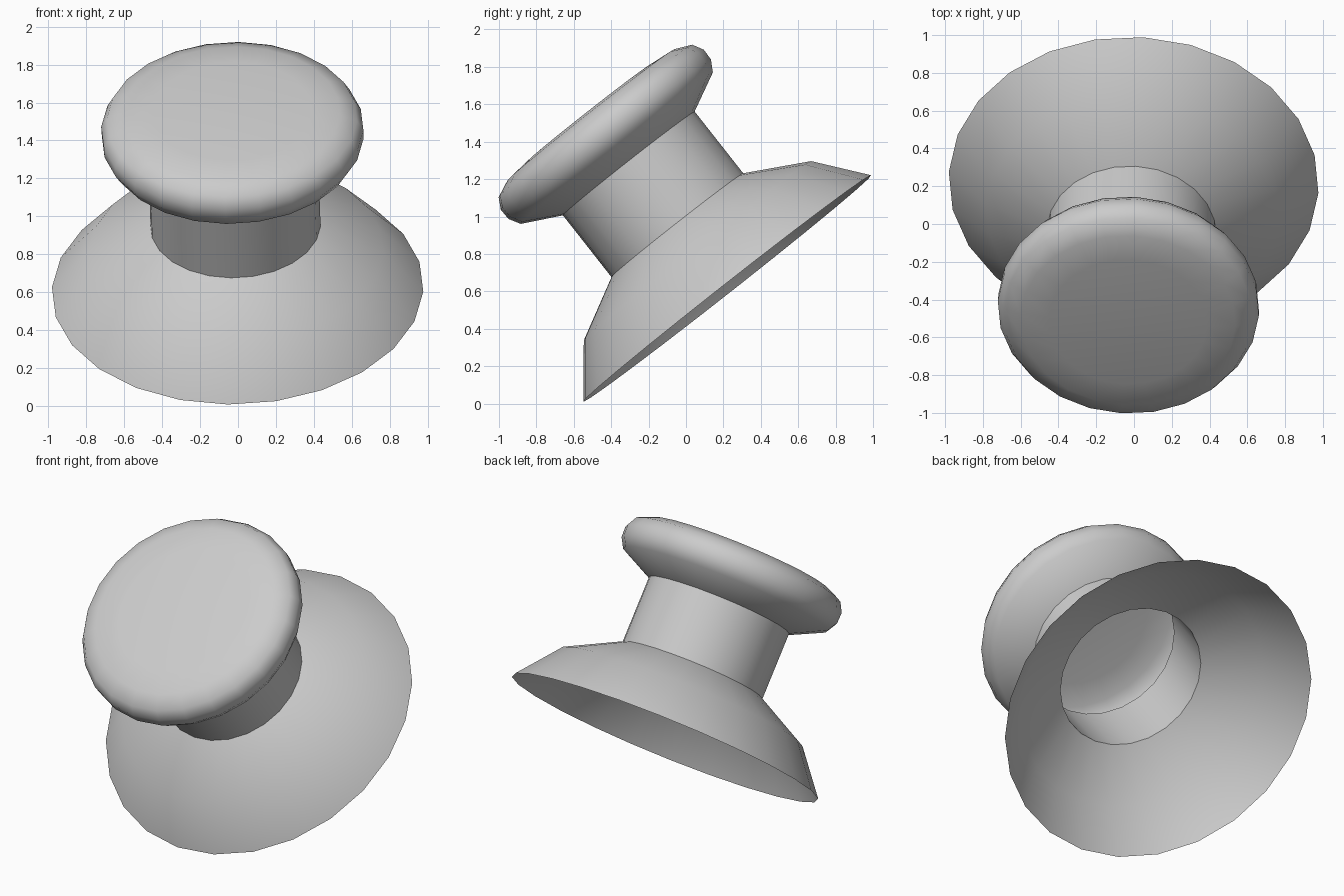
import bpy, bmesh, math
from mathutils import Matrix, Vector

if "Cube" in bpy.data.objects:
    bpy.data.objects.remove(bpy.data.objects["Cube"])

SIDES = 24
PHASE = math.radians(-3)

# Tilted axis running from the cup rim centre up to the knob
axis = Vector((-0.026, -0.618, 0.786)).normalized()
side = Vector((1, 0, 0))
side = (side - axis * side.dot(axis)).normalized()
up = axis.cross(side)
POSE = Matrix.Translation((-0.002, 0.22, 0.615)) @ Matrix((side, up, axis)).transposed().to_4x4()


def revolve(name, profile):
    """Open thin shell of revolution from (radius, height) points, bottom to top."""
    bm = bmesh.new()
    prev = None
    for r, h in profile:
        if r == 0:
            ring = [bm.verts.new((0, 0, h))]
        else:
            ring = []
            for i in range(SIDES):
                a = PHASE + math.tau * i / SIDES
                ring.append(bm.verts.new((r * math.cos(a), r * math.sin(a), h)))
        if prev:
            for i in range(SIDES):
                j = (i + 1) % SIDES
                if len(ring) == 1:
                    bm.faces.new((prev[i], prev[j], ring[0]))
                else:
                    bm.faces.new((prev[i], prev[j], ring[j], ring[i]))
        prev = ring
    mesh = bpy.data.meshes.new(name)
    bm.to_mesh(mesh)
    bm.free()
    mesh.shade_smooth()
    obj = bpy.data.objects.new(name, mesh)
    obj.matrix_world = POSE
    bpy.context.collection.objects.link(obj)
    return obj


# Flared cup, open underneath
revolve("suction_cup", [(0.98, 0), (0.775, 0.257), (0.449, 0.431)])

# Hollow neck
revolve("neck", [(0.449, 0.431), (0.449, 0.851)])

# Rounded hollow knob
revolve("knob", [(0.449, 0.851), (0.655, 0.955), (0.69, 1.016), (0.692, 1.08),
                 (0.66, 1.14), (0.57, 1.18), (0.42, 1.195), (0, 1.2)])
